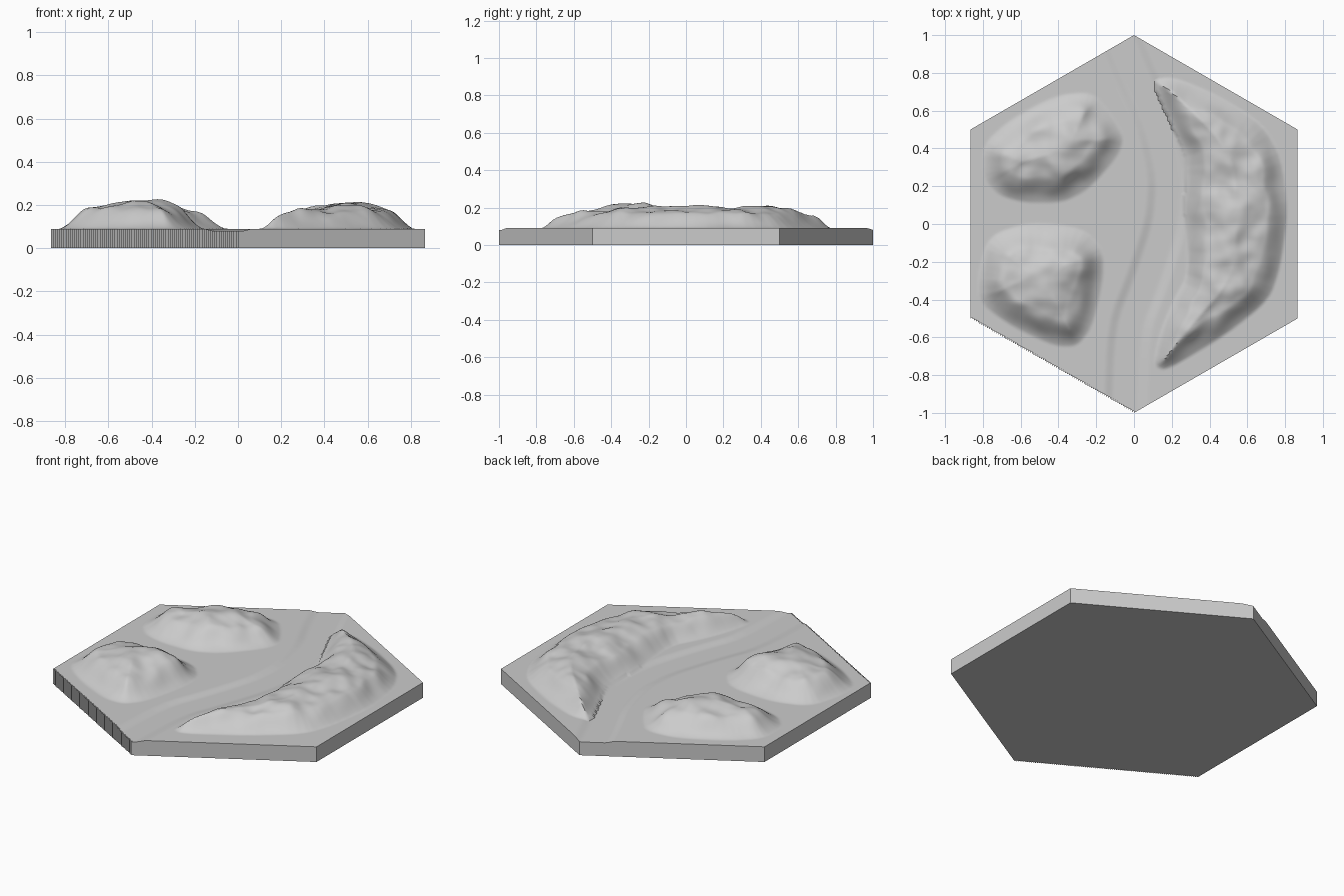
import bpy, bmesh, math
from mathutils import Vector, noise

if "Cube" in bpy.data.objects:
    bpy.data.objects.remove(bpy.data.objects["Cube"])

N = 88            # grid steps from centre to corner
TOP = 0.09        # plain height of the tile

# Hill footprints: outline, height, width of the steep foot
HILLS = [
    ([(-.80, .24), (-.72, .15), (-.58, .11), (-.38, .11), (-.24, .18), (-.08, .36), (-.05, .46),
      (-.12, .58), (-.22, .70), (-.42, .68), (-.66, .55), (-.80, .42)], 0.118, 0.14),
    ([(-.83, -.28), (-.77, -.06), (-.55, .01), (-.27, -.02), (-.16, -.14), (-.16, -.30),
      (-.22, -.55), (-.30, -.65), (-.42, -.65), (-.64, -.55), (-.82, -.42)], 0.128, 0.14),
    ([(.09, .76), (.20, .78), (.45, .68), (.68, .53), (.78, .36), (.82, .08), (.78, -.22), (.72, -.40),
      (.50, -.58), (.17, -.78), (.10, -.75), (.13, -.60), (.20, -.42), (.29, -.26), (.26, .10),
      (.28, .34), (.20, .52)], 0.118, 0.11),
]
# Centre line of the shallow dry riverbed
RIVER = [(-.10, 1.05), (.00, .80), (.12, .55), (.19, .25), (.17, 0), (.07, -.30), (-.03, -.55), (-.05, -1.05)]


def seg_dist(p, a, b):
    ab = b - a
    t = max(0, min(1, (p - a).dot(ab) / ab.length_squared))
    return (p - a - ab * t).length


def smooth(lo, hi, x):
    t = max(0, min(1, (x - lo) / (hi - lo)))
    return t * t * (3 - 2 * t)


def round_path(pts, closed):
    """Cut the corners of a path twice so it flows."""
    pts = [Vector(p) for p in pts]
    for _ in range(2):
        out = []
        for i in range(len(pts) if closed else len(pts) - 1):
            a, b = pts[i], pts[(i + 1) % len(pts)]
            out += [a.lerp(b, .2), a.lerp(b, .8)]
        pts = out if closed else [pts[0]] + out + [pts[-1]]
    return pts


def inner_depth(p, pts):
    """Distance to the outline, zero outside it."""
    inside, d = False, 9
    for i, a in enumerate(pts):
        b = pts[i - 1]
        if (a.y > p.y) != (b.y > p.y) and p.x < (b.x - a.x) * (p.y - a.y) / (b.y - a.y) + a.x:
            inside = not inside
        d = min(d, seg_dist(p, a, b))
    return d if inside else 0


hills = []
for outline, height, foot in HILLS:
    path = round_path(outline, True)
    xs, ys = [p.x for p in path], [p.y for p in path]
    hills.append((path, height, foot, (min(xs), max(xs), min(ys), max(ys))))
river = round_path(RIVER, False)


def height_at(p):
    z = TOP
    # Shallow riverbed
    if abs(p.x) < .4:
        d = min(seg_dist(p, a, b) for a, b in zip(river, river[1:]))
        z -= .011 * (1 - smooth(.06, .12, d))
    # Rocky hills
    for path, h, foot, (x0, x1, y0, y1) in hills:
        if not (x0 < p.x < x1 and y0 < p.y < y1):
            continue
        d = inner_depth(p, path)
        if d <= 0:
            continue
        d *= 1 + .3 * noise.noise(Vector((p.x * 7, p.y * 7, 2)))
        rise = .62 * smooth(-.01, foot, d) + .38 * smooth(.04, .27, d)
        rise -= .62 * smooth(-.01, foot, 0) * (1 - smooth(0, .02, d))
        bumps = .016 * noise.noise(Vector((p.x * 6, p.y * 6, 5)))
        bumps += .009 * noise.noise(Vector((p.x * 13, p.y * 13, 9)))
        z = max(z, TOP + h * rise + bumps * smooth(.03, .16, d))
    return z


# Hexagonal tile top as a triangular grid
bm = bmesh.new()
e1, e2 = Vector((math.sqrt(3) / 2, .5)) / N, Vector((0, 1)) / N
grid = {}
for q in range(-N, N + 1):
    for r in range(-N, N + 1):
        if abs(q + r) <= N:
            p = e1 * q + e2 * r
            grid[q, r] = bm.verts.new((p.x, p.y, height_at(p)))
for q, r in grid:
    for tri in (((q, r), (q + 1, r), (q, r + 1)), ((q + 1, r), (q + 1, r + 1), (q, r + 1))):
        if all(k in grid for k in tri):
            bm.faces.new([grid[k] for k in tri])

# Side walls and underside
rim = [e for e in bm.edges if e.is_boundary]
walls = bmesh.ops.extrude_edge_only(bm, edges=rim)["geom"]
for v in walls:
    if isinstance(v, bmesh.types.BMVert):
        v.co.z = 0
bmesh.ops.holes_fill(bm, edges=[e for e in bm.edges if e.is_boundary], sides=0)
bmesh.ops.recalc_face_normals(bm, faces=bm.faces)

mesh = bpy.data.meshes.new("terrain_tile")
bm.to_mesh(mesh)
bm.free()
tile = bpy.data.objects.new("terrain_tile", mesh)
bpy.context.collection.objects.link(tile)

# Plain grey stone
stone = bpy.data.materials.new("grey_stone")
stone.use_nodes = True
grey = (.6, .6, .6, 1)
stone.diffuse_color = grey
stone.node_tree.nodes["Principled BSDF"].inputs["Base Color"].default_value = grey
mesh.materials.append(stone)

# Smooth hills, crisp tile edges
bpy.ops.object.select_all(action='DESELECT')
tile.select_set(True)
bpy.context.view_layer.objects.active = tile
bpy.ops.object.shade_smooth_by_angle(angle=math.radians(40))
